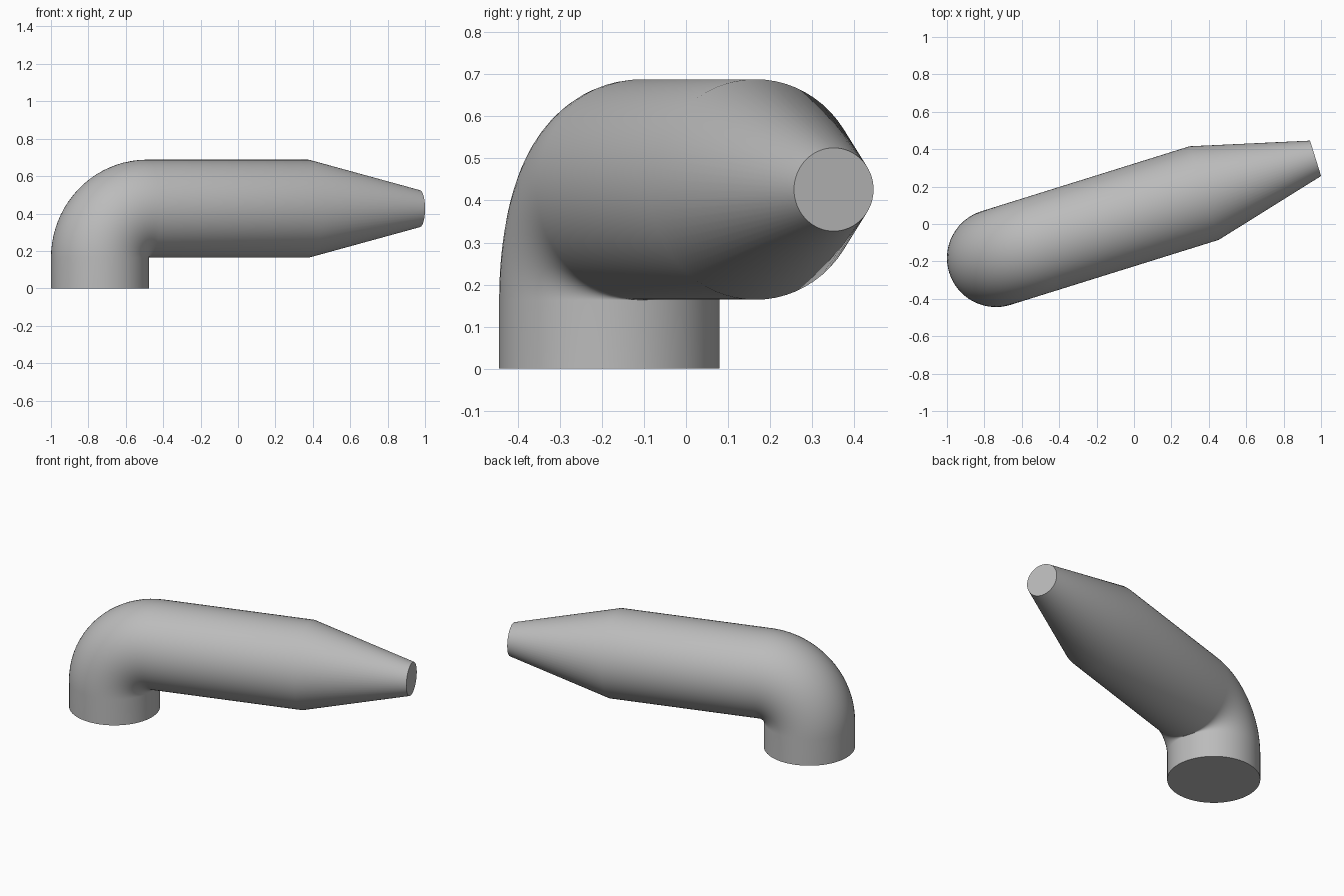
import bpy, bmesh, math
from mathutils import Vector

cube = bpy.data.objects.get("Cube")
if cube:
    bpy.data.objects.remove(cube, do_unlink=True)

SIDES, BEND_STEPS = 64, 20
RADIUS, TIP_RADIUS = 0.262, 0.099
BEND = 0.263                 # elbow centreline radius
STUB = 0.163                 # height of the upright stub
BARREL_END, TIP_END = 1.166, 1.79   # distances from the stub axis
HEADING = math.radians(17.33)

origin = Vector((-0.738, -0.182, 0))
forward = Vector((math.cos(HEADING), math.sin(HEADING), 0))
side = Vector((-forward.y, forward.x, 0))
up = Vector((0, 0, 1))

grey = bpy.data.materials.new("plain grey")
grey.use_nodes = True
colour = (0.5, 0.5, 0.5, 1)
grey.diffuse_color = colour
grey.node_tree.nodes["Principled BSDF"].inputs["Base Color"].default_value = colour

# Stations along the pipe: distance forward, height, tilt, radius
stations = [(0, 0, 0, RADIUS)]
for i in range(BEND_STEPS + 1):
    a = math.pi / 2 * i / BEND_STEPS
    stations.append((BEND * (1 - math.cos(a)), STUB + BEND * math.sin(a), a, RADIUS))
axis_height = STUB + BEND
stations.append((BARREL_END, axis_height, math.pi / 2, RADIUS))
stations.append((TIP_END, axis_height, math.pi / 2, TIP_RADIUS))

# Sweep a circle through the stations
bm = bmesh.new()
rings = []
for dist, height, tilt, radius in stations:
    centre = origin + forward * dist + up * height
    across = forward * math.cos(tilt) - up * math.sin(tilt)
    ring = []
    for k in range(SIDES):
        t = math.tau * k / SIDES
        ring.append(bm.verts.new(centre + radius * (across * math.cos(t) + side * math.sin(t))))
    rings.append(ring)
for low, high in zip(rings, rings[1:]):
    for k in range(SIDES):
        n = (k + 1) % SIDES
        bm.faces.new((low[k], low[n], high[n], high[k]))

# Flat end caps
bm.faces.new(rings[0][::-1])
bm.faces.new(rings[-1])
bmesh.ops.recalc_face_normals(bm, faces=bm.faces)

mesh = bpy.data.meshes.new("bent_pipe_nozzle")
bm.to_mesh(mesh)
bm.free()
mesh.materials.append(grey)
pipe = bpy.data.objects.new("bent_pipe_nozzle", mesh)
bpy.context.collection.objects.link(pipe)

bpy.ops.object.select_all(action='DESELECT')
pipe.select_set(True)
bpy.context.view_layer.objects.active = pipe
bpy.ops.object.shade_smooth_by_angle(angle=math.radians(30))
